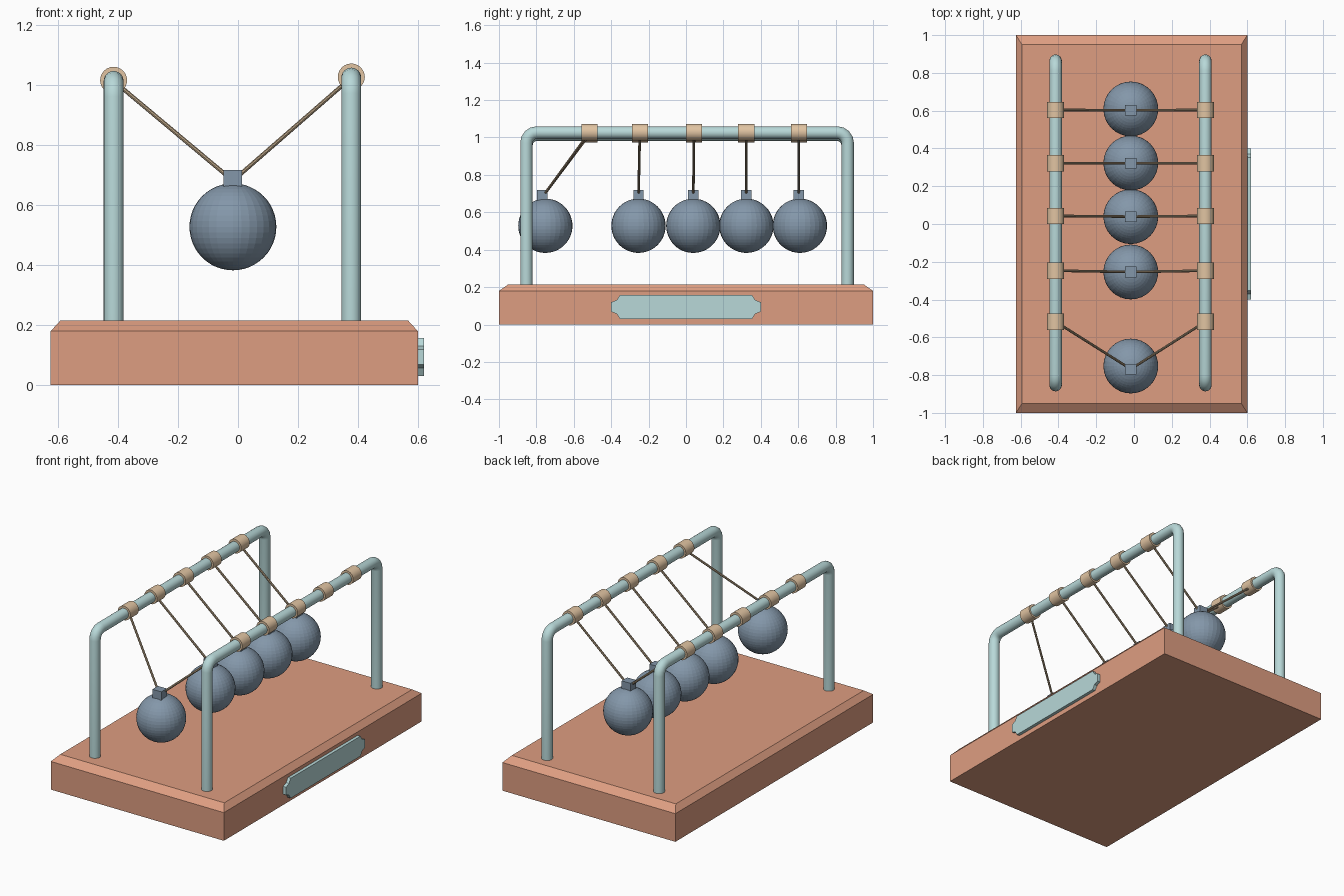
import bpy, bmesh, math
from mathutils import Vector

if "Cube" in bpy.data.objects:
    bpy.data.objects.remove(bpy.data.objects["Cube"])


def material(name, rgb):
    m = bpy.data.materials.new(name)
    m.diffuse_color = (*rgb, 1)
    m.use_nodes = True
    m.node_tree.nodes["Principled BSDF"].inputs["Base Color"].default_value = m.diffuse_color
    return m


WOOD = material("wood", (0.73, 0.34, 0.22))
METAL = material("pale_metal", (0.48, 0.69, 0.69))
STEEL = material("steel", (0.23, 0.31, 0.40))
TAN = material("tan", (0.75, 0.55, 0.36))
CORD = material("cord", (0.45, 0.34, 0.22))


def finish(name, bm, mat):
    bmesh.ops.recalc_face_normals(bm, faces=bm.faces)
    me = bpy.data.meshes.new(name)
    bm.to_mesh(me)
    bm.free()
    me.materials.append(mat)
    ob = bpy.data.objects.new(name, me)
    bpy.context.collection.objects.link(ob)
    return ob


def loft(name, loops, mat):
    """Skin a list of equal-length closed loops and cap both ends."""
    bm = bmesh.new()
    rings = [[bm.verts.new(p) for p in loop] for loop in loops]
    n = len(rings[0])
    for a, b in zip(rings, rings[1:]):
        for i in range(n):
            j = (i + 1) % n
            bm.faces.new((a[i], a[j], b[j], b[i]))
    bm.faces.new(rings[0])
    bm.faces.new(rings[-1])
    return finish(name, bm, mat)


def smooth(ob, angle=40):
    bpy.ops.object.select_all(action='DESELECT')
    ob.select_set(True)
    bpy.context.view_layer.objects.active = ob
    bpy.ops.object.shade_smooth_by_angle(angle=math.radians(angle))


def tube(name, path, radius, sides, mat):
    """Sweep a circle along a planar path with mitred bends."""
    pts = [Vector(p) for p in path]
    axis = (pts[1] - pts[0]).normalized()
    plane = axis.cross(pts[-1] - pts[0])
    side = plane.normalized() if plane.length > 1e-5 else axis.orthogonal().normalized()
    loops = []
    for i, p in enumerate(pts):
        before = (p - pts[i - 1]).normalized() if i else axis
        after = (pts[i + 1] - p).normalized() if i < len(pts) - 1 else before
        t = (before + after).normalized()
        up = side.cross(t) / t.dot(before)
        loops.append([p + radius * (math.cos(a) * side + math.sin(a) * up)
                      for a in (2 * math.pi * k / sides for k in range(sides))])
    ob = loft(name, loops, mat)
    smooth(ob)
    return ob


# Wooden base with chamfered top edge
def rect(x0, x1, y, z):
    return [(x0, -y, z), (x1, -y, z), (x1, y, z), (x0, y, z)]


loft("base", [rect(-0.625, 0.6, 1.0, 0), rect(-0.625, 0.6, 1.0, 0.18),
              rect(-0.593, 0.568, 0.95, 0.215)], WOOD)

# Plaque with notched corners on the right side
corner = [(0.4, 0.025), (0.37, 0.037), (0.353, 0.064)]
outline = (corner + [(-y, z) for y, z in reversed(corner)]
           + [(-y, -z) for y, z in corner] + [(y, -z) for y, z in reversed(corner)])
loft("plaque", [[(x, y, 0.094 + z) for y, z in outline] for x in (0.595, 0.62)], METAL)

# Two bent tube frames
FRAMES = {"left": (-0.415, 1.015), "right": (0.378, 1.026)}
Y0, Y1, BEND = -0.853, 0.864, 0.055
for label, (x, z) in FRAMES.items():
    arc = [(BEND * (1 - math.cos(a)), BEND * (1 - math.sin(a)))
           for a in (math.radians(d) for d in (0, 22.5, 45, 67.5, 90))]
    path = [(x, Y0, 0.2)] + [(x, Y0 + dy, z - dz) for dy, dz in arc]
    path += [(x, Y1 - dy, z - dz) for dy, dz in reversed(arc)] + [(x, Y1, 0.2)]
    tube(label + "_frame", path, 0.033, 24, METAL)

# Hanging balls: (collar y, cap y, ball y), the first one swung outward
BX, BZ, R = -0.017, 0.528, 0.145
hangers = [(-0.517, -0.768, -0.752), (-0.247, -0.254, -0.254), (0.043, 0.039, 0.039),
           (0.322, 0.322, 0.323), (0.604, 0.602, 0.609)]
for i, (cy, ny, by) in enumerate(hangers, 1):
    bm = bmesh.new()
    bmesh.ops.create_uvsphere(bm, u_segments=32, v_segments=24, radius=R)
    finish(f"ball_{i}", bm, STEEL).location = (BX, by, BZ)
    loft(f"ball_cap_{i}", [[(BX + sx * 0.031, ny + sy * 0.028, z)
                            for sx, sy in ((-1, -1), (1, -1), (1, 1), (-1, 1))]
                           for z in (0.65, 0.718)], STEEL)
    # Collars on the bars and cords down to the cap
    for label, (x, z) in FRAMES.items():
        tube(f"{label}_collar_{i}", [(x, cy - 0.043, z + 0.002), (x, cy + 0.043, z + 0.002)],
             0.045, 24, TAN)
        tube(f"{label}_cord_{i}", [(x, cy, z), (BX, ny, 0.682)], 0.007, 8, CORD)
